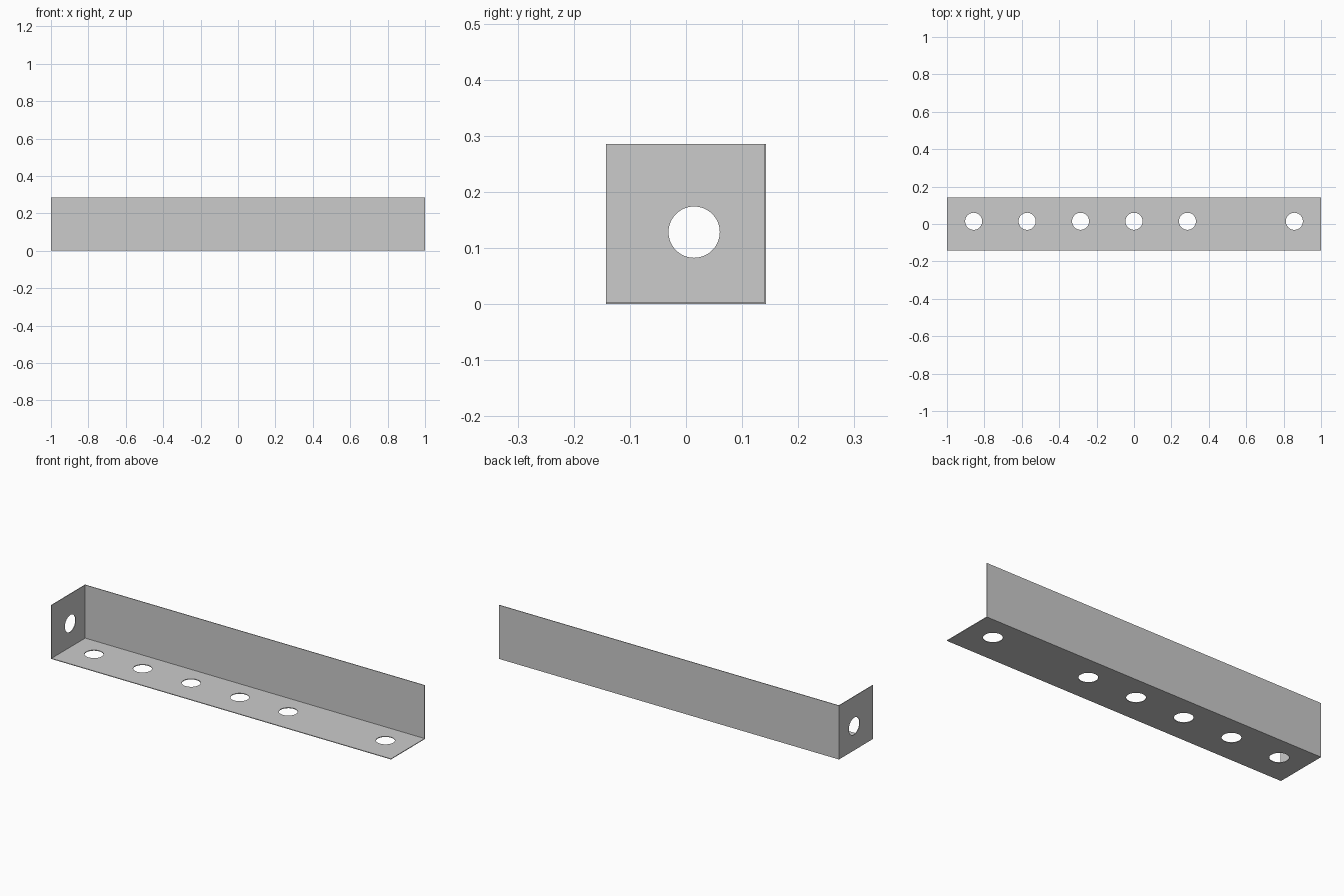
import bpy, math

if "Cube" in bpy.data.objects:
    bpy.data.objects.remove(bpy.data.objects["Cube"])

L, W, T = 2.0, 0.286, 0.0035      # length, leg width, sheet thickness
R = 0.0457                        # hole radius
HOLE = W / 2 - 0.1285             # hole line across the base

grey = bpy.data.materials.new("plain grey")
grey.diffuse_color = (0.6, 0.6, 0.6, 1)
grey.use_nodes = True
grey.node_tree.nodes["Principled BSDF"].inputs["Base Color"].default_value = grey.diffuse_color


def box(name, lo, hi):
    bpy.ops.mesh.primitive_cube_add(size=1, location=[(a + b) / 2 for a, b in zip(lo, hi)])
    ob = bpy.context.object
    ob.name = name
    ob.scale = [b - a for a, b in zip(lo, hi)]
    bpy.ops.object.transform_apply(location=True, rotation=True, scale=True)
    ob.data.materials.append(grey)
    return ob


def drill(ob, loc, rot=(0, 0, 0)):
    bpy.ops.mesh.primitive_cylinder_add(vertices=48, radius=R, depth=0.05,
                                        location=loc, rotation=rot)
    cutter = bpy.context.object
    cutter.data.materials.append(grey)
    mod = ob.modifiers.new("hole", 'BOOLEAN')
    mod.operation, mod.solver, mod.object = 'DIFFERENCE', 'EXACT', cutter
    bpy.context.view_layer.objects.active = ob
    bpy.ops.object.modifier_apply(modifier=mod.name)
    bpy.data.objects.remove(cutter)


# Base strip with six holes on a regular pitch, one position left blank
base = box("base_plate", (-L / 2, -W / 2, 0), (L / 2, W / 2, T))
for i in (-3, -2, -1, 0, 1, 3):
    drill(base, (i * L / 7, HOLE, T / 2))

# Plain upright along the back
box("back_plate", (-L / 2, W / 2 - T, T), (L / 2, W / 2, W))

# End plate closing the left side, with one hole
end = box("end_plate", (-L / 2, -W / 2, T), (-L / 2 + T, W / 2 - T, W))
drill(end, (-L / 2 + T / 2, HOLE, 0.1285), (0, math.pi / 2, 0))
